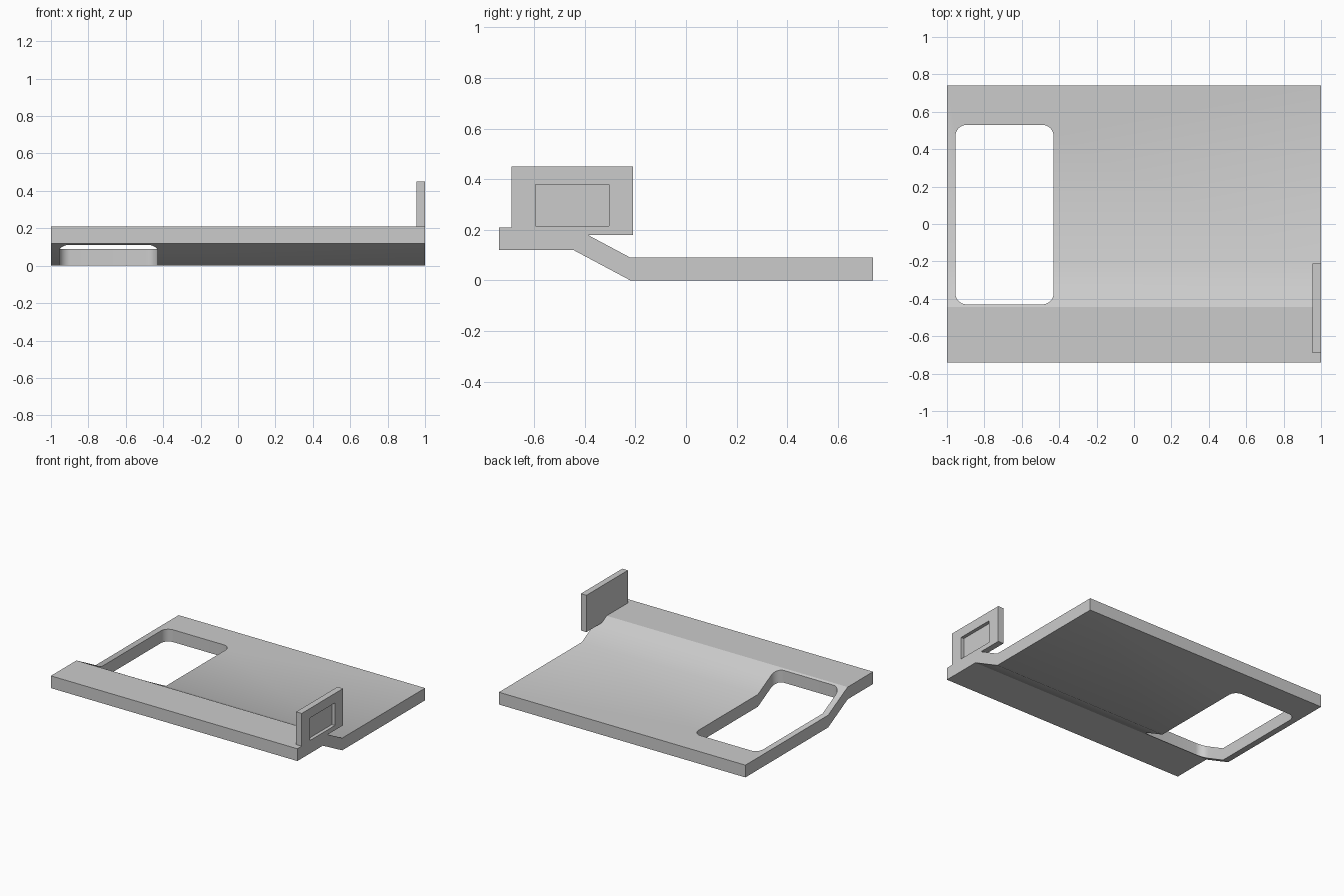
import bpy
import bmesh
from math import cos, sin, radians
from mathutils import Vector

if "Cube" in bpy.data.objects:
    bpy.data.objects.remove(bpy.data.objects["Cube"], do_unlink=True)

grey = bpy.data.materials.new("light_grey")
grey.use_nodes = True
grey.diffuse_color = (0.6, 0.6, 0.6, 1)
grey.node_tree.nodes["Principled BSDF"].inputs["Base Color"].default_value = grey.diffuse_color


def prism(name, points, sweep):
    """Extrude a closed outline along the sweep vector."""
    bm = bmesh.new()
    face = bm.faces.new([bm.verts.new(p) for p in points])
    out = bmesh.ops.extrude_face_region(bm, geom=[face])
    moved = [g for g in out["geom"] if isinstance(g, bmesh.types.BMVert)]
    bmesh.ops.translate(bm, verts=moved, vec=Vector(sweep))
    bmesh.ops.recalc_face_normals(bm, faces=bm.faces)
    mesh = bpy.data.meshes.new(name)
    bm.to_mesh(mesh)
    bm.free()
    mesh.materials.append(grey)
    obj = bpy.data.objects.new(name, mesh)
    bpy.context.collection.objects.link(obj)
    return obj


def box(name, x, y, z):
    outline = [(x[0], y[0], z[0]), (x[0], y[1], z[0]), (x[0], y[1], z[1]), (x[0], y[0], z[1])]
    return prism(name, outline, (x[1] - x[0], 0, 0))


def combine(target, tool, operation):
    mod = target.modifiers.new(operation, 'BOOLEAN')
    mod.operation, mod.object, mod.solver = operation, tool, 'EXACT'
    bpy.context.view_layer.objects.active = target
    bpy.ops.object.modifier_apply(modifier=mod.name)
    bpy.data.objects.remove(tool, do_unlink=True)


# Stepped plate: raised front lip, slope, low rear deck
lower = [(-0.74, 0.12), (-0.445, 0.12), (-0.22, 0), (0.74, 0)]
upper = [(0.74, 0.09), (-0.22, 0.09), (-0.445, 0.21), (-0.74, 0.21)]
plate = prism("stepped_plate", [(-1, y, z) for y, z in lower + upper], (2, 0, 0))

# Rounded rectangular opening
x0, x1, y0, y1, r = -0.955, -0.43, -0.43, 0.53, 0.06
corners = [(x1 - r, y1 - r, 0), (x0 + r, y1 - r, 90), (x0 + r, y0 + r, 180), (x1 - r, y0 + r, 270)]
outline = []
for cx, cy, start in corners:
    for step in range(9):
        a = radians(start + step * 90 / 8)
        outline.append((cx + r * cos(a), cy + r * sin(a), -0.2))
combine(plate, prism("opening_cutter", outline, (0, 0, 0.8)), 'DIFFERENCE')

# Upright side tab with a shallow window pocket on its outer face
tab = box("side_tab", (0.955, 1), (-0.69, -0.21), (0.18, 0.45))
combine(tab, box("pocket_cutter", (0.975, 1.1), (-0.595, -0.305), (0.215, 0.38)), 'DIFFERENCE')
combine(plate, tab, 'UNION')

# Soft blend at the foot of the slope, crisp crease at its top
bpy.ops.object.select_all(action='DESELECT')
plate.select_set(True)
bpy.context.view_layer.objects.active = plate
bpy.ops.object.shade_smooth_by_angle(angle=radians(30))
mesh = plate.data
for edge in mesh.edges:
    ends = [mesh.vertices[i].co for i in edge.vertices]
    if all(abs(p.y + 0.445) < 0.005 for p in ends):
        edge.use_edge_sharp = True
